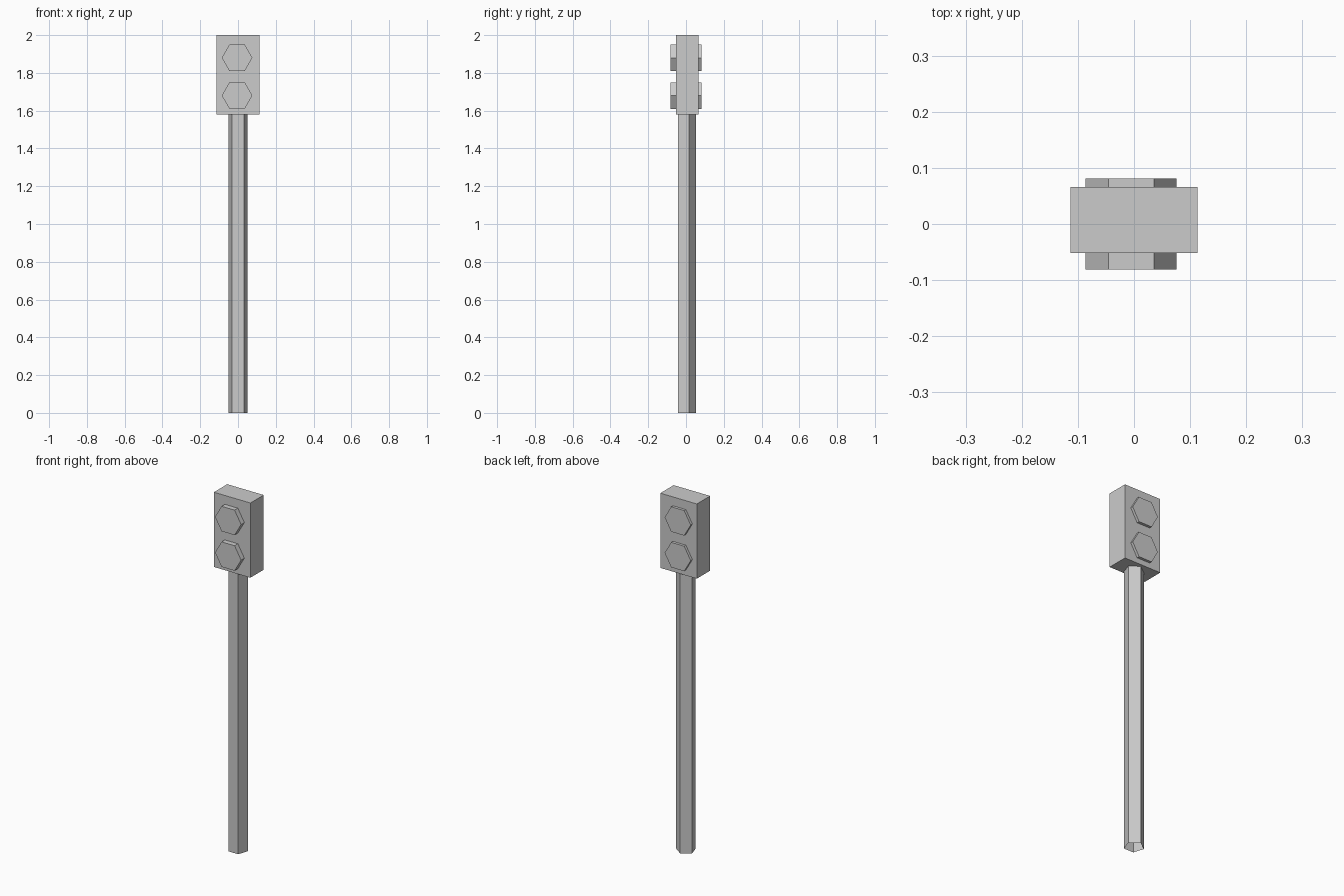
import bpy, bmesh
from math import sin, cos, pi
from mathutils import Vector

if "Cube" in bpy.data.objects:
    bpy.data.objects.remove(bpy.data.objects["Cube"])


def prism(name, ring, offset, capped=True):
    """Extrude a closed ring of points along an offset."""
    bm = bmesh.new()
    off = Vector(offset)
    a = [bm.verts.new(p) for p in ring]
    b = [bm.verts.new(Vector(p) + off) for p in ring]
    n = len(ring)
    for i in range(n):
        j = (i + 1) % n
        bm.faces.new((a[i], a[j], b[j], b[i]))
    if capped:
        bm.faces.new(a[::-1])
        bm.faces.new(b)
        bmesh.ops.recalc_face_normals(bm, faces=bm.faces)
    mesh = bpy.data.meshes.new(name)
    bm.to_mesh(mesh)
    bm.free()
    obj = bpy.data.objects.new(name, mesh)
    bpy.context.collection.objects.link(obj)
    return obj


def polygon(sides, radius, start):
    return [(radius * cos(start + 2 * pi * i / sides),
             radius * sin(start + 2 * pi * i / sides)) for i in range(sides)]


# Five-sided post, a vertex towards the back, open at the ends
prism("post", [(x, y, 0) for x, y in polygon(5, 0.052, pi / 2)],
      (0, 0, 1.58), capped=False)

# Signal housing
prism("housing", [(-0.1135, -0.052, 1.58), (0.1135, -0.052, 1.58),
                  (0.1135, 0.066, 1.58), (-0.1135, 0.066, 1.58)], (0, 0, 0.42))

# Hexagonal lamps showing on both the front and the back
for label, z in (("upper", 1.88), ("lower", 1.68)):
    prism(label + "_lamp", [(x - 0.005, -0.081, z + h) for x, h in polygon(6, 0.081, 0)],
          (0, 0.162, 0))
